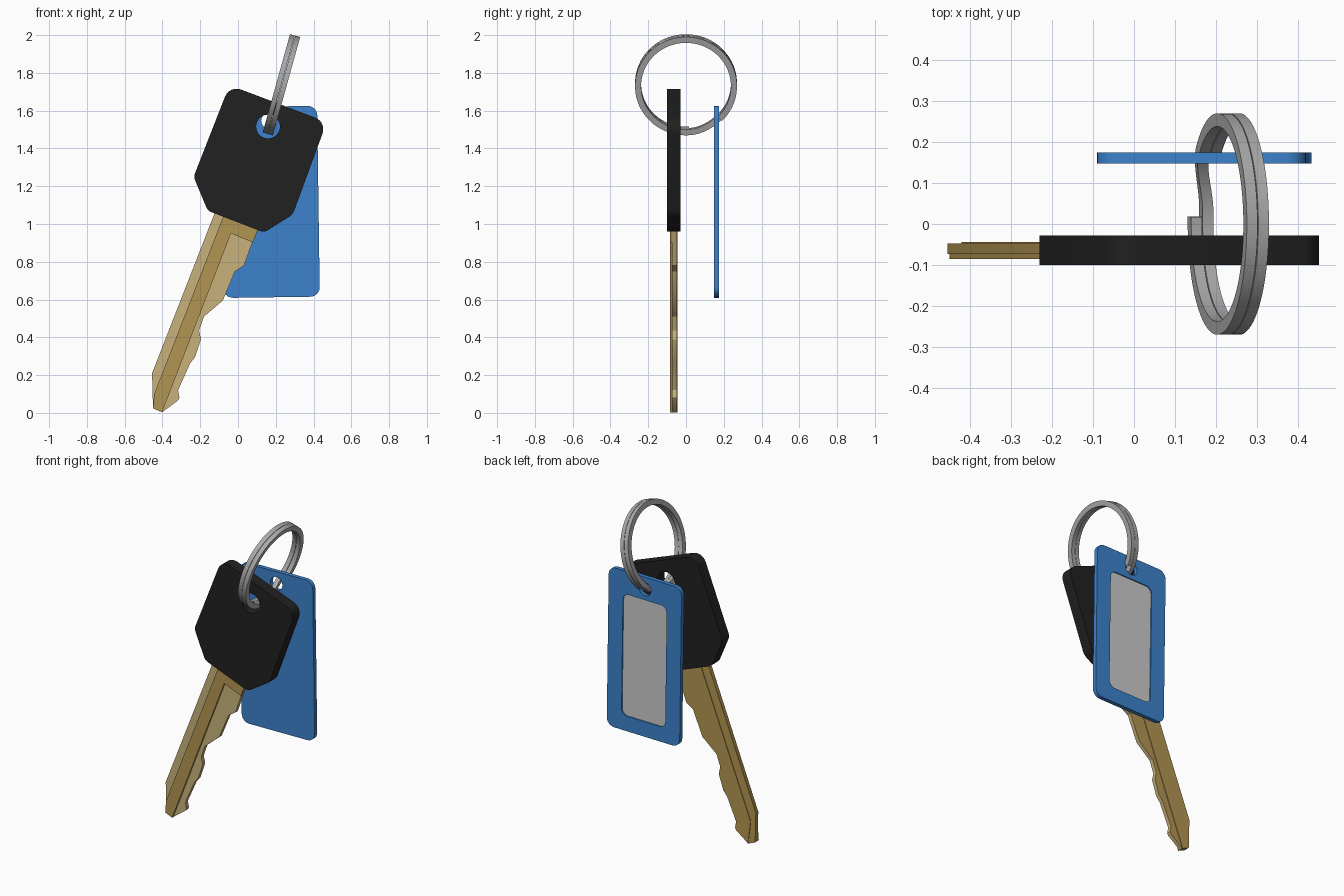
import bpy, bmesh, math
from mathutils import Vector

if "Cube" in bpy.data.objects:
    bpy.data.objects.remove(bpy.data.objects["Cube"])


def material(name, rgb):
    m = bpy.data.materials.new(name)
    m.diffuse_color = (*rgb, 1)
    m.use_nodes = True
    m.node_tree.nodes["Principled BSDF"].inputs["Base Color"].default_value = m.diffuse_color
    return m


BLACK = material("black plastic", (0.015, 0.015, 0.015))
GOLD = material("gold brass", (0.45, 0.30, 0.085))
PALE = material("pale brass", (0.58, 0.45, 0.20))
BLUE = material("blue plastic", (0.045, 0.225, 0.61))
PAPER = material("label grey", (0.60, 0.60, 0.60))
STEEL = material("ring steel", (0.40, 0.40, 0.40))


def finish(name, bm, mats, rule=None):
    bmesh.ops.remove_doubles(bm, verts=bm.verts, dist=1e-5)
    bmesh.ops.recalc_face_normals(bm, faces=bm.faces)
    if rule:
        for f in bm.faces:
            f.material_index = rule(f)
    me = bpy.data.meshes.new(name)
    bm.to_mesh(me)
    bm.free()
    for m in mats:
        me.materials.append(m)
    ob = bpy.data.objects.new(name, me)
    bpy.context.collection.objects.link(ob)
    bpy.context.view_layer.objects.active = ob
    for o in bpy.context.selected_objects:
        o.select_set(False)
    ob.select_set(True)
    bpy.ops.object.shade_smooth_by_angle(angle=math.radians(28))
    return ob


def plate(name, loops, y0, y1, mats, rule=None):
    """Filled x-z outline (first loop) with holes (other loops), from y0 to y1."""
    cu = bpy.data.curves.new(name, 'CURVE')
    cu.dimensions = '2D'
    cu.fill_mode = 'BOTH'
    cu.extrude = (y1 - y0) / 2
    for loop in loops:
        sp = cu.splines.new('POLY')
        sp.points.add(len(loop) - 1)
        for p, (x, z) in zip(sp.points, loop):
            p.co = (x, z, 0, 1)
        sp.use_cyclic_u = True
    tmp = bpy.data.objects.new(name + "_outline", cu)
    bpy.context.collection.objects.link(tmp)
    me = bpy.data.meshes.new_from_object(tmp.evaluated_get(bpy.context.evaluated_depsgraph_get()))
    bm = bmesh.new()
    bm.from_mesh(me)
    bm.verts.ensure_lookup_table()
    for v in bm.verts:
        x, z, d = v.co
        v.co = (x, (y0 + y1) / 2 - d, z)
    bpy.data.objects.remove(tmp)
    bpy.data.curves.remove(cu)
    bpy.data.meshes.remove(me)
    return finish(name, bm, mats, rule)


def circle(cx, cz, r, n=32):
    return [(cx + r * math.cos(2 * math.pi * i / n), cz + r * math.sin(2 * math.pi * i / n))
            for i in range(n)]


def rounded(points, radii, n=6):
    """Round polygon corners with short curved runs."""
    out = []
    for i, (p, r) in enumerate(zip(points, radii)):
        p = Vector(p)
        a = (Vector(points[i - 1]) - p).normalized() * r
        b = (Vector(points[(i + 1) % len(points)]) - p).normalized() * r
        if r == 0:
            out.append(tuple(p))
            continue
        for k in range(n + 1):
            t = k / n
            # blend of conic control keeps the corner close to circular
            w0, w1, w2 = (1 - t) ** 2, 1.414 * t * (1 - t), t * t
            out.append(tuple(p + (a * w0 + b * w2) / (w0 + w1 + w2)))
    return out


# key head
head = [(-0.045, 1.735), (0.47, 1.54), (0.29, 1.05), (0.138, 0.955), (-0.16, 1.07), (-0.235, 1.25)]
plate("key_head", [rounded(head, [0.065, 0.065, 0.02, 0.02, 0.02, 0.02]),
                   circle(0.159, 1.516, 0.063)], -0.10, -0.028, [BLACK])

# key blade: thin toothed plate with a raised front rib
blade = [(-0.08, 1.17), (-0.455, 0.21), (-0.45, 0.024), (-0.402, 0.003), (-0.317, 0.066),
         (-0.31, 0.08), (-0.317, 0.12), (-0.254, 0.262), (-0.228, 0.294), (-0.196, 0.389),
         (-0.206, 0.437), (-0.18, 0.51), (-0.08, 0.595), (-0.016, 0.749), (0.032, 0.78),
         (0.10, 0.97), (0.13, 1.05)]
plate("key_blade", [blade], -0.073, -0.048, [GOLD, PALE],
      lambda f: 1 if f.normal.y < -0.9 or (f.normal.x > 0.2 and abs(f.normal.y) < 0.5) else 0)
rib = [(-0.035, 1.15), (-0.444, 0.10), (-0.45, 0.024), (-0.402, 0.003), (-0.037, 0.95),
       (0.079, 0.902), (0.105, 0.97), (0.13, 1.05)]
plate("blade_rib", [rib], -0.085, -0.073, [GOLD])
back_rib = [(-0.03, 1.15), (-0.42, 0.15), (-0.402, 0.003), (-0.02, 0.99), (0.02, 1.09)]
plate("blade_back_rib", [back_rib], -0.048, -0.044, [GOLD])

# tag: front plate, back frame and label
TILT = math.radians(0.8)


def tag_space(loop):
    c, s = math.cos(TILT), math.sin(TILT)
    return [(0.171 + x * c - z * s, 1.117 + x * s + z * c) for x, z in loop]


def rect(w, z0, z1, r):
    return tag_space(rounded([(-w, z0), (w, z0), (w, z1), (-w, z1)], [r] * 4))


body = rect(0.255, -0.505, 0.505, 0.05)
eyelet = tag_space(circle(0, 0.43, 0.042, 24))
window = rect(0.153, -0.41, 0.36, 0.04)
plate("tag_front", [body, eyelet], 0.148, 0.164, [BLUE])
plate("tag_frame", [body, eyelet, window], 0.164, 0.174, [BLUE])
plate("tag_label", [window], 0.164, 0.167, [PAPER])

# split ring: square wire coiled almost twice, stepping sideways once
R, HALF_W, HALF_R, LEAN = 0.254, 0.0135, 0.016, math.radians(15.5)
centre = Vector((0.23, 0, 1.737))
up = Vector((math.sin(LEAN), 0, math.cos(LEAN)))
side = Vector((math.cos(LEAN), 0, -math.sin(LEAN)))
a0, a1, steps = -0.07, 4 * math.pi - 0.78, 140
bm = bmesh.new()
rows = []
for i in range(steps + 1):
    a = a0 + (a1 - a0) * i / steps
    t = min(max((a - (2 * math.pi - 0.78)) / 0.68, 0), 1)
    off = -0.0145 + 0.029 * t * t * (3 - 2 * t)
    radial = -up * math.cos(a) + Vector((0, -math.sin(a), 0))
    rows.append([bm.verts.new(centre + radial * (R + r * HALF_R) + side * (off + s * HALF_W))
                 for r, s in ((-1, -1), (1, -1), (1, 1), (-1, 1))])
for p, q in zip(rows, rows[1:]):
    for k in range(4):
        bm.faces.new((p[k], p[(k + 1) % 4], q[(k + 1) % 4], q[k]))
bm.faces.new(rows[0])
bm.faces.new(rows[-1])
finish("split_ring", bm, [STEEL])
